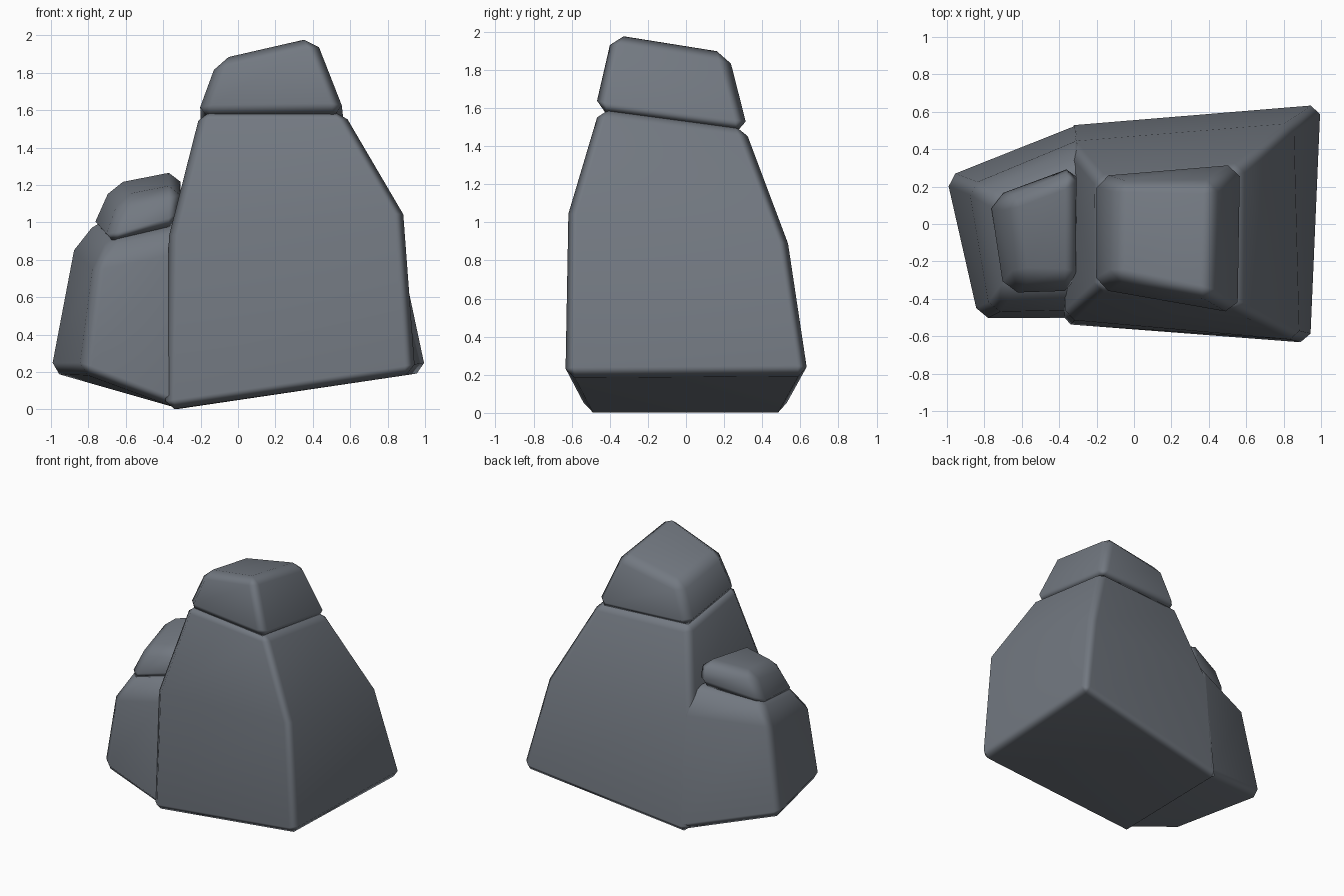
import bpy, bmesh, math

stone = bpy.data.materials.new("slate grey")
stone.diffuse_color = (0.17, 0.19, 0.22, 1)


def rock(name, rings, bevel):
    """Loft a faceted stone through four-cornered rings, then chip its edges."""
    bm = bmesh.new()
    loops = [[bm.verts.new(p) for p in ring] for ring in rings]
    for lo, hi in zip(loops, loops[1:]):
        for i in range(4):
            j = (i + 1) % 4
            bm.faces.new((lo[i], lo[j], hi[j], hi[i]))
    bm.faces.new(loops[0][::-1])
    bm.faces.new(loops[-1])
    bmesh.ops.recalc_face_normals(bm, faces=bm.faces[:])
    for f in bm.faces:
        f.smooth = True
    me = bpy.data.meshes.new(name)
    bm.to_mesh(me)
    bm.free()
    me.materials.append(stone)
    ob = bpy.data.objects.new(name, me)
    bpy.context.collection.objects.link(ob)
    b = ob.modifiers.new("chipped edges", 'BEVEL')
    b.width = bevel
    b.segments = 1
    b.limit_method = 'ANGLE'
    b.angle_limit = math.radians(35)
    w = ob.modifiers.new("flat faces", 'WEIGHTED_NORMAL')
    w.keep_sharp = True
    return ob


# Ring corners run front left, front right, back right, back left.
# main boulder: slanted base, waist, narrow top
rock("main_boulder", [
    [(-0.39, -0.535, -0.005), (0.945, -0.637, 0.19), (1.008, 0.645, 0.2), (-0.37, 0.53, -0.005)],
    [(-0.37, -0.51, 0.93), (0.885, -0.622, 1.05), (0.855, 0.54, 0.89), (-0.36, 0.44, 0.85)],
    [(-0.20, -0.35, 1.60), (0.56, -0.46, 1.60), (0.57, 0.31, 1.50), (-0.20, 0.25, 1.50)],
], 0.05)

# side boulder leaning on the left, sunk into the main one
rock("side_boulder", [
    [(-0.838, -0.505, 0.2), (-0.30, -0.505, -0.005), (-0.25, 0.555, -0.005), (-1.012, 0.255, 0.2)],
    [(-0.77, -0.47, 0.74), (-0.30, -0.46, 0.84), (-0.27, 0.46, 0.9), (-0.885, 0.205, 0.86)],
    [(-0.68, -0.35, 0.92), (-0.28, -0.35, 1.0), (-0.28, 0.30, 1.1), (-0.76, 0.13, 1.02)],
], 0.05)

# overhanging cap on the main boulder
rock("top_cap", [
    [(-0.222, -0.36, 1.57), (0.575, -0.49, 1.58), (0.588, 0.335, 1.47), (-0.222, 0.26, 1.48)],
    [(-0.11, -0.29, 1.88), (0.41, -0.40, 2.0), (0.43, 0.22, 1.90), (-0.10, 0.23, 1.80)],
], 0.06)

# overhanging cap on the side boulder
rock("side_cap", [
    [(-0.715, -0.395, 0.87), (-0.31, -0.375, 0.98), (-0.305, 0.33, 1.09), (-0.795, 0.145, 0.96)],
    [(-0.62, -0.29, 1.13), (-0.31, -0.30, 1.20), (-0.31, 0.27, 1.285), (-0.68, 0.13, 1.22)],
], 0.06)
